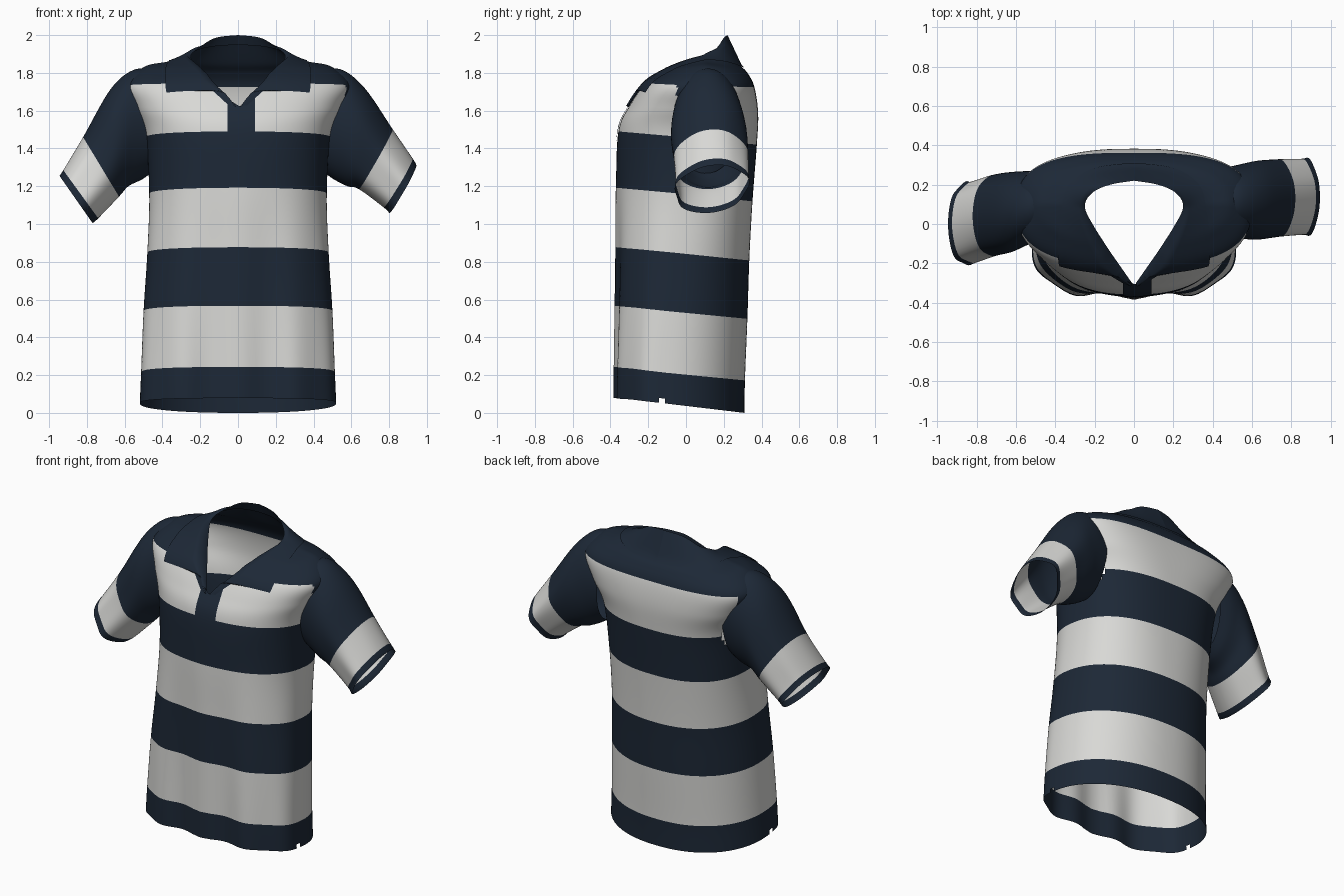
import bpy, math
from mathutils import Vector
from mathutils.bvhtree import BVHTree

if "Cube" in bpy.data.objects:
    bpy.data.objects.remove(bpy.data.objects["Cube"])


def material(name, rgb):
    m = bpy.data.materials.new(name)
    m.diffuse_color = (*rgb, 1)
    m.use_nodes = True
    m.node_tree.nodes["Principled BSDF"].inputs["Base Color"].default_value = m.diffuse_color
    return m


NAVY = material("navy cotton", (0.012, 0.021, 0.037))
WHITE = material("off white cotton", (0.69, 0.69, 0.67))


def spline(keys, k):
    """Catmull-Rom through tuples of numbers, k steps per segment."""
    out = []
    for i in range(len(keys) - 1):
        p0, p1 = keys[max(i - 1, 0)], keys[i]
        p2, p3 = keys[i + 1], keys[min(i + 2, len(keys) - 1)]
        for s in range(k):
            t = s / k
            out.append(tuple(0.5 * (2 * b + (c - a) * t + (2 * a - 5 * b + 4 * c - d) * t * t
                                    + (3 * b - a - 3 * c + d) * t ** 3)
                             for a, b, c, d in zip(p0, p1, p2, p3)))
    return out + [keys[-1]]


def grid(rows, closed, flip=False):
    """Quads between rows of points; returns vertices, faces and (row, column) of each face."""
    n = len(rows[0])
    faces, tags = [], []
    for i in range(len(rows) - 1):
        for j in range(n if closed else n - 1):
            a, b = i * n + j, i * n + (j + 1) % n
            f = (a, b, b + n, a + n)
            faces.append(f[::-1] if flip else f)
            tags.append((i, j))
    return [Vector(p) for r in rows for p in r], faces, tags


def make(name, verts, faces, colours):
    me = bpy.data.meshes.new(name)
    me.from_pydata(verts, [], faces)
    me.materials.append(NAVY)
    me.materials.append(WHITE)
    for p, c in zip(me.polygons, colours):
        p.material_index = c
        p.use_smooth = True
    ob = bpy.data.objects.new(name, me)
    bpy.context.collection.objects.link(ob)
    return ob


# Torso rings: half width, front y, side y, back y, front z, side z, back z, front and back squareness
RINGS = [
    (.52, -.368, -.11, .31, .078, .05, .0, 2.9, 2.2),
    (.513, -.368, -.11, .312, .243, .213, .172, 2.8, 2.2),
    (.50, -.368, -.09, .325, .567, .538, .498, 2.55, 2.2),
    (.48, -.368, -.06, .335, .877, .848, .807, 2.35, 2.25),
    (.47, -.370, -.02, .352, 1.192, 1.16, 1.12, 2.25, 2.4),
    (.49, -.358, .01, .375, 1.49, 1.458, 1.42, 2.35, 2.5),
    (.55, -.30, .05, .382, 1.625, 1.61, 1.585, 2.5, 2.8),
    (.595, -.215, .08, .362, 1.745, 1.73, 1.725, 2.6, 2.9),
    (.50, -.125, .10, .325, 1.805, 1.83, 1.80, 2.4, 2.5),
    (.38, -.08, .10, .28, 1.83, 1.858, 1.85, 2.3, 2.3),
    (.26, -.04, .09, .22, 1.85, 1.88, 1.95, 2.2, 2.2),
]
STRIPES = [0, 1, 0, 1, 0, 1, 1, 0, 0, 0]
K, N = 8, 128

rows = []
for a, yf, ys, yb, zf, zs, zb, ef, eb in spline(RINGS, K):
    row = []
    for j in range(N):
        th = 2 * math.pi * j / N
        c, s = math.cos(th), math.sin(th)
        e, ye, ze = (ef, yf, zf) if s > 0 else (eb, yb, zb)
        w = abs(s) ** (2 / e)
        x = a * math.copysign(abs(c) ** (2 / e), c)
        y = ys + w * (ye - ys)
        z = zs + w * (ze - zs)
        if s > 0:  # soft drape folds on the lower front
            y -= .018 * max(0, 1 - z / 1.3) * w * math.cos(2 * math.pi * x / .3)
        row.append((x, y, z))
    rows.append(row)
verts, faces, tags = grid(rows, True, True)
tree = BVHTree.FromPolygons(verts, faces)

keep, colours = [], []
for f, (i, j) in zip(faces, tags):
    x, y, z = sum((verts[v] for v in f), Vector()) / 4
    if y < .1 and z > 1.6 and abs(x) < (z - 1.6) * .95 + .01:
        continue  # open neck
    if abs(x) > .4 and ((y - .12) / .13) ** 2 + ((z - 1.52) / .19) ** 2 < 1:
        continue  # armhole
    if i < 2 and j in (0, 63):
        continue  # side vents
    colour = STRIPES[i // K]
    if z > 1.3 and -.05 < y < .25 and abs(x) > .45:
        colour = 0
    keep.append(f)
    colours.append(colour)
make("shirt_body", verts, keep, colours)

# Sleeve rings: top x, top z, bottom x, bottom z, centre y, half depth, left x/y/z shift
SLEEVE = [
    (.42, 1.80, .46, 1.27, .115, .165, 0, -.02, 0),
    (.54, 1.82, .51, 1.235, .115, .185, 0, -.03, 0),
    (.67, 1.72, .58, 1.20, .12, .20, 0, -.06, 0),
    (.82, 1.50, .64, 1.185, .13, .195, .01, -.09, -.04),
    (.925, 1.345, .77, 1.09, .135, .19, .03, -.13, -.06),
    (.945, 1.31, .80, 1.06, .135, .195, .03, -.135, -.055),
]
for name, side in (("right_sleeve", 1), ("left_sleeve", -1)):
    rows = []
    for tx, tz, bx, bz, yc, ry, dx, dy, dz in spline(SLEEVE, K):
        out = max(0, (tx - .6) / .35)
        shear = .12 * out if side > 0 else 0
        if side < 0:
            bx, yc, tz, bz = bx - dx, yc + dy, tz + dz, bz + dz
            ry += .015 * out
        row = []
        for j in range(64):
            ph = 2 * math.pi * j / 64
            r = 1 + .05 * out * math.sin(5 * ph + side)
            c, s = math.cos(ph), math.sin(ph) * r
            row.append((side * ((tx + bx) / 2 + c * (tx - bx) / 2), yc + ry * s,
                        (tz + bz) / 2 + c * (tz - bz) / 2 + shear * ry * s))
        rows.append(row)
    v, f, t = grid(rows, True, side < 0)
    make(name, v, f, [1 if i // K == 3 else 0 for i, j in t])


def lift(p, gap, force=False):
    """Keep a point at least gap outside the torso surface."""
    loc, n, _, _ = tree.find_nearest(p)
    if n.dot(loc - Vector((0, .05, 1.3))) < 0:
        n = -n
    if force or (p - loc).dot(n) < gap:
        return loc + n * gap
    return p


# Collar: fold line and outer edge, from centre back to front point
FOLD = [(0, .22, 2.0), (.12, .2, 1.985), (.21, .16, 1.93), (.25, .09, 1.885),
        (.205, -.01, 1.82), (.115, -.15, 1.722), (.01, -.30, 1.615)]
EDGE = [(0, .305, 1.82), (.2, .28, 1.83), (.33, .2, 1.86), (.37, .06, 1.86),
        (.385, -.1, 1.79), (.375, -.205, 1.69), (.205, -.24, 1.70)]
for name, side in (("right_collar", 1), ("left_collar", -1)):
    fold = spline(FOLD[:6], 8)
    edge = spline(EDGE[:6], 8)
    # leaf bottom from the tip, then a notch back to the neck opening
    for s in range(1, 13):
        t = s / 12
        fold.append(tuple(Vector(FOLD[5]).lerp(Vector(FOLD[6]), t)))
        if t <= .5:
            e = Vector(EDGE[5]).lerp(Vector(EDGE[6]), t * 2)
        else:
            e = Vector((.175, -.215, 1.735)).lerp(Vector((.05, -.29, 1.62)), t * 2 - 1)
        edge.append(tuple(e))
    rows = []
    for r in range(9):
        t = r / 8
        row = []
        for a, b in zip(fold, edge):
            p = Vector(a).lerp(Vector(b), t)
            if r:
                p = lift(p, .006 + .01 * (1 - t), r == 8)
            row.append((p.x * side, p.y, p.z))
        rows.append(row)
    v, f, t = grid(rows, False, side < 0)
    make(name, v, f, [0] * len(f))

# Button placket with a pointed lower end, its top following the open neck
rows = []
for i in range(15):
    row = []
    for j in range(13):
        t = j / 12
        grow = min(1, i / 4)
        x = -.02 + (-.055 + .145 * t + .02) * grow
        top = 1.622 + .62 * abs(x - .01)
        z = 1.42 + (top - 1.42) * i / 14
        hit = tree.ray_cast(Vector((x, -2, z)), Vector((0, 1, 0)))[0]
        row.append((x, hit.y - .006, z))
    rows.append(row)
v, f, t = grid(rows, False)
make("placket", v, f, [0] * len(f))
